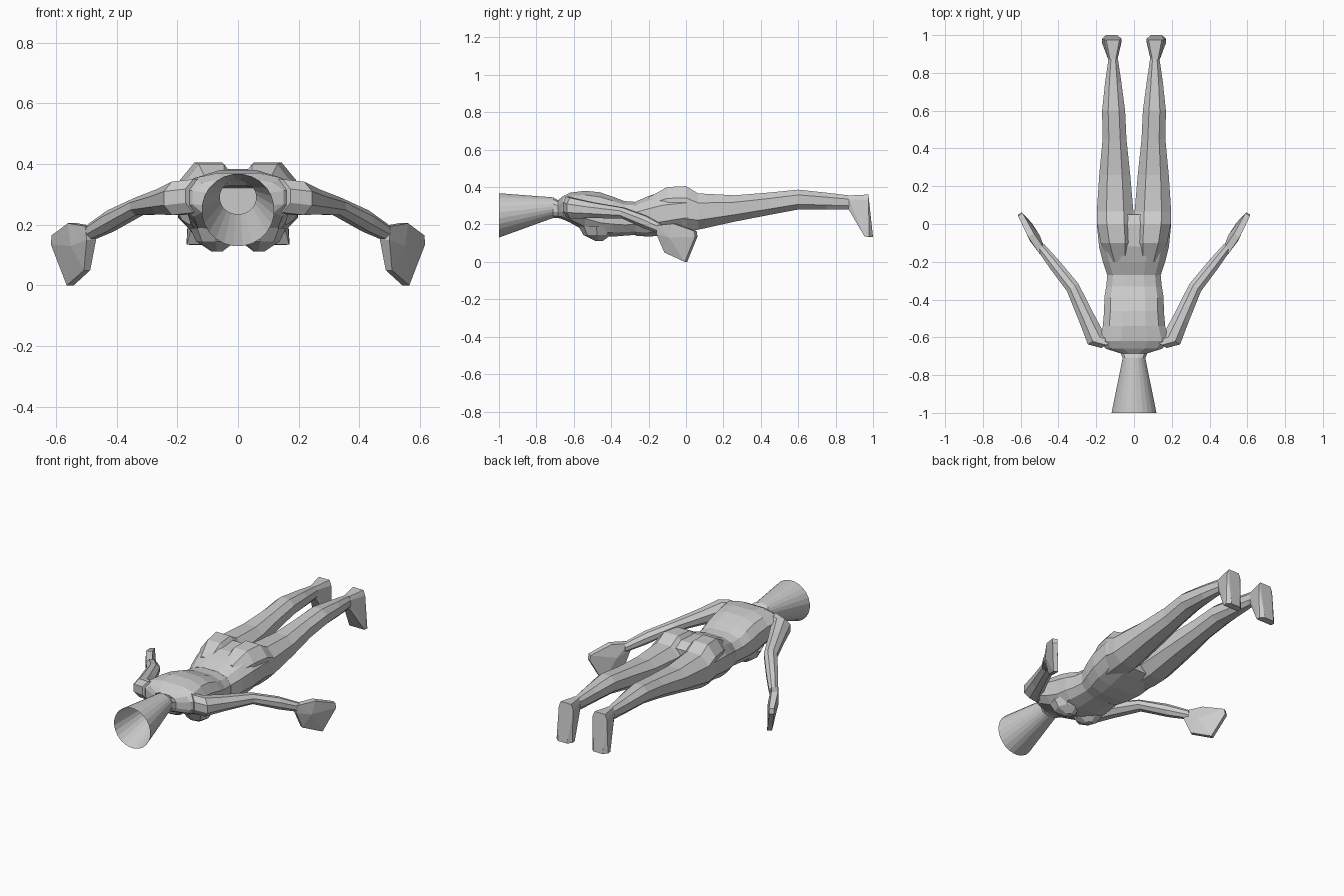
import bpy, bmesh
from math import sin, cos, pi, copysign
from mathutils import Vector

if "Cube" in bpy.data.objects:
    bpy.data.objects.remove(bpy.data.objects["Cube"])


def finish(bm, name, mirror=False):
    bmesh.ops.recalc_face_normals(bm, faces=bm.faces)
    me = bpy.data.meshes.new(name)
    bm.to_mesh(me)
    bm.free()
    ob = bpy.data.objects.new(name, me)
    bpy.context.collection.objects.link(ob)
    if mirror:
        m = ob.modifiers.new("mirror", 'MIRROR')
        m.use_axis[0] = True
    return ob


def loft(name, rings, n, power=1.0, side=(1, 0), mirror=False, cap_start=True, cap_end=True):
    """Each ring: centre x, y, half width, bottom z, top z."""
    bm = bmesh.new()
    loops = []
    for x, y, w, zb, zt in rings:
        loop = []
        for i in range(n):
            a = 2 * pi * (i + 0.5) / n
            c = copysign(abs(cos(a)) ** power, cos(a)) / cos(pi / n) ** power
            s = copysign(abs(sin(a)) ** power, sin(a))
            if n % 4 == 0:
                s /= cos(pi / n) ** power
            loop.append(bm.verts.new((x + side[0] * w * c, y + side[1] * w * c,
                                      (zb + zt) / 2 + (zt - zb) / 2 * s)))
        loops.append(loop)
    for a, b in zip(loops, loops[1:]):
        for i in range(n):
            j = (i + 1) % n
            bm.faces.new((a[i], a[j], b[j], b[i]))
    if cap_start:
        bm.faces.new(loops[0])
    if cap_end:
        bm.faces.new(loops[-1])
    return finish(bm, name, mirror)


def hull(name, points):
    bm = bmesh.new()
    for p in points:
        bm.verts.new(p)
    bmesh.ops.convex_hull(bm, input=bm.verts)
    loose = [v for v in bm.verts if not v.link_faces]
    bmesh.ops.delete(bm, geom=loose, context='VERTS')
    bmesh.ops.dissolve_limit(bm, angle_limit=0.02, verts=bm.verts, edges=bm.edges)
    return finish(bm, name, True)


# Open flared head
loft("head", [(0, -1, .119, .13, .367), (0, -.71, .06, .235, .345)], 24,
     cap_start=False, cap_end=False)

# Upper body from neck to waist
loft("torso", [(0, -.71, .06, .235, .345),
               (0, -.685, .07, .235, .33),
               (0, -.66, .15, .228, .35),
               (0, -.62, .185, .21, .37),
               (0, -.54, .165, .165, .38),
               (0, -.46, .158, .135, .372),
               (0, -.39, .157, .135, .348),
               (0, -.33, .147, .14, .325),
               (0, -.26, .14, .145, .32)], 12, .75, cap_start=False)

# Hips
loft("pelvis", [(0, -.27, .142, .14, .322),
                (0, -.2, .165, .135, .352),
                (0, -.12, .185, .142, .378),
                (0, 0, .197, .168, .383),
                (0, .05, .19, .185, .355)], 12, .75)

# Legs including buttocks
loft("leg", [(.075, -.2, .06, .2, .345),
             (.088, -.1, .088, .17, .4),
             (.098, 0, .097, .168, .405),
             (.1, .065, .097, .172, .366),
             (.102, .26, .082, .215, .356),
             (.103, .45, .063, .252, .371),
             (.108, .6, .061, .28, .386),
             (.11, .75, .043, .28, .37),
             (.11, .875, .025, .28, .355)], 8, .85, mirror=True)

# Feet pointing down
foot = []
for s in (-1, 1):
    for w, y, z in ((.024, .87, .335), (.015, .87, .355), (.02, .87, .28),
                    (.035, .975, .36), (.047, .975, .33),
                    (.052, .98, .135), (.03, 1, .133), (.05, .955, .135)):
        foot.append((.118 - .006 * (z > .2) + s * w, y, z))
hull("foot", foot)

# Pointed chest
bm = bmesh.new()
tiers = []
for r, y, z in ((.082, -.48, .19), (.065, -.475, .145), (.018, -.465, .112)):
    tiers.append([bm.verts.new((.077 - (.19 - z) * .1 + r * cos(i * pi / 4), y + r * 1.15 * sin(i * pi / 4), z))
                  for i in range(8)])
for a, b in zip(tiers, tiers[1:]):
    for i in range(8):
        bm.faces.new((a[i], a[(i + 1) % 8], b[(i + 1) % 8], b[i]))
bm.faces.new(tiers[-1])
finish(bm, "chest", True)

# Arms
loft("arm", [(.13, -.63, .05, .24, .35),
             (.2, -.61, .052, .232, .342),
             (.25, -.5, .044, .234, .318),
             (.325, -.335, .036, .232, .29),
             (.42, -.215, .032, .178, .247),
             (.495, -.12, .024, .145, .195)], 8, side=(.85, -.53), mirror=True)

# Paddle-shaped hands
side = Vector((.86, -.5, 0))
hand = []
for x, y, z, t in ((.487, -.145, .195, .018), (.545, -.06, .205, .018), (.602, .05, .165, .014),
                   (.605, .055, .135, .013), (.553, 0, 0, .013), (.497, -.11, .05, .012),
                   (.483, -.15, .15, .018), (.525, -.075, .13, .03)):
    for s in (-1, 1):
        hand.append(Vector((x, y, z)) + side * t * s)
hull("hand", hand)
